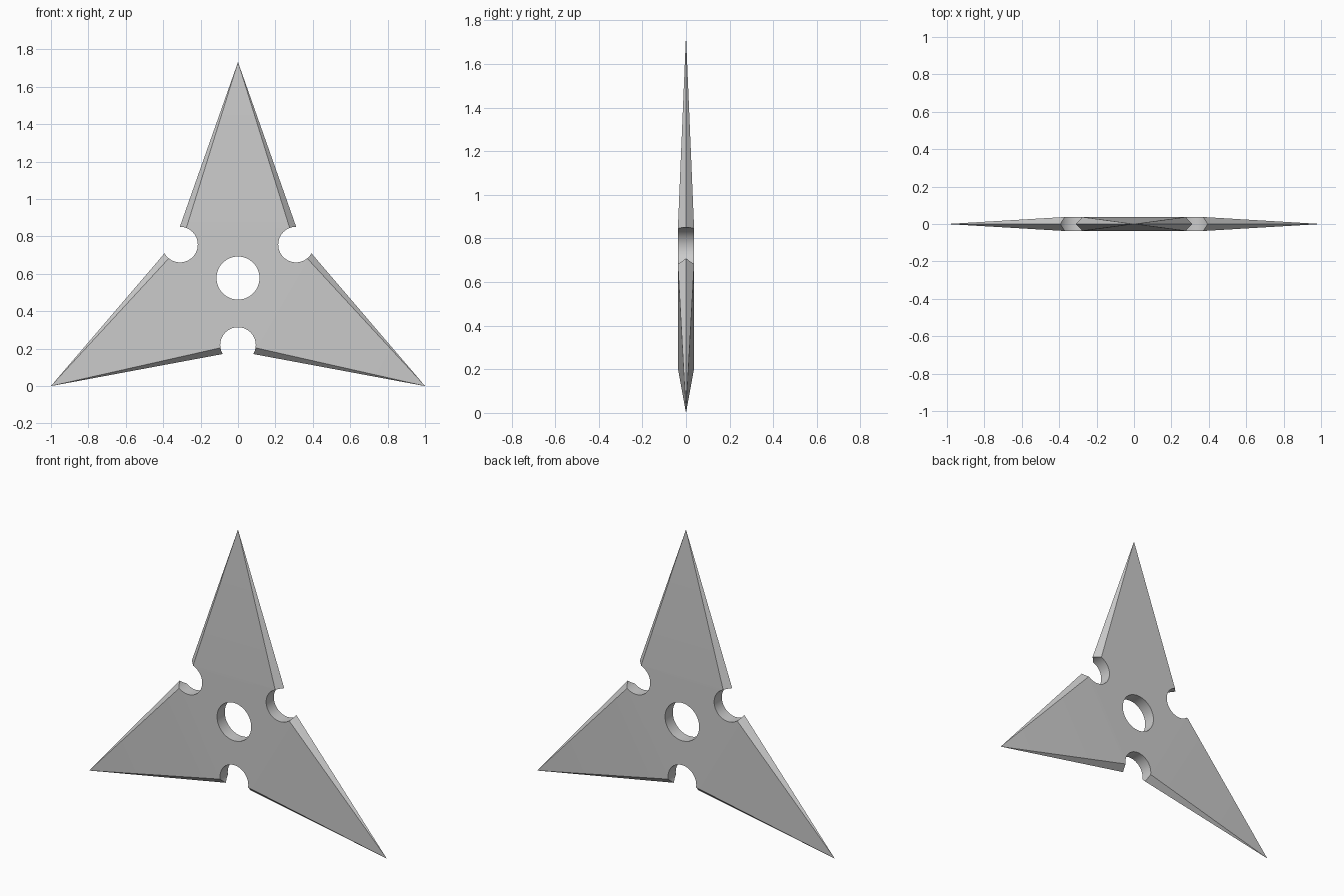
import bpy, bmesh, math
from mathutils import Vector

if "Cube" in bpy.data.objects:
    bpy.data.objects.remove(bpy.data.objects["Cube"], do_unlink=True)

CENTRE_Z = 0.577
HALF = 0.037      # half thickness of the flat body
TIP = 1.155       # blade tip radius
EDGE = 0.391      # inner corner radius of the cutting edge
RIDGE = 0.352     # inner corner radius of the bevel line
NOTCH = 0.358     # notch centre radius

steel = bpy.data.materials.new("steel_grey")
steel.use_nodes = True
colour = (0.6, 0.6, 0.6, 1)
steel.diffuse_color = colour
steel.node_tree.nodes["Principled BSDF"].inputs["Base Color"].default_value = colour


def polar(radius, degrees, y=0):
    a = math.radians(degrees)
    return Vector((radius * math.cos(a), y, CENTRE_Z + radius * math.sin(a)))


def drill(name, radius, spot):
    bpy.ops.mesh.primitive_cylinder_add(vertices=64, radius=radius, depth=0.4,
                                        location=spot, rotation=(math.pi / 2, 0, 0))
    cutter = bpy.context.object
    cutter.name = name
    return cutter


# Three-pointed body: ridged flat centre, tapering blades and bevelled edges
bm = bmesh.new()
angles = [90, 210, 330]
tips = [bm.verts.new(polar(TIP, a)) for a in angles]
corners = [bm.verts.new(polar(EDGE, a + 60)) for a in angles]
for y in (-HALF, HALF):
    inner = [bm.verts.new(polar(RIDGE, a + 60, y)) for a in angles]
    ring = []
    for i, a in enumerate(angles):
        shoulders = []
        for side, k in ((-1, i - 1), (1, i)):
            # Shoulder where the blade starts, beside the notch
            spot = polar(TIP, a).lerp(polar(RIDGE, a + 60 * side), 0.9)
            spot.y = y
            s = bm.verts.new(spot)
            shoulders.append(s)
            bm.faces.new((tips[i], corners[k], s))
            bm.faces.new((corners[k], inner[k], s))
        bm.faces.new((tips[i], *shoulders))
        ring += [*shoulders, inner[i]]
    bm.faces.new(ring)
bmesh.ops.recalc_face_normals(bm, faces=bm.faces)
mesh = bpy.data.meshes.new("throwing_star")
bm.to_mesh(mesh)
bm.free()
star = bpy.data.objects.new("throwing_star", mesh)
bpy.context.collection.objects.link(star)
mesh.materials.append(steel)

# Centre hole and the three round notches between blades
cutters = [drill("centre_hole_cutter", 0.115, polar(0, 0))]
cutters += [drill("notch_cutter", 0.095, polar(NOTCH, a + 60)) for a in angles]
bpy.ops.object.select_all(action="DESELECT")
star.select_set(True)
bpy.context.view_layer.objects.active = star
for c in cutters:
    c.data.materials.append(steel)
    mod = star.modifiers.new("cut", "BOOLEAN")
    mod.operation = "DIFFERENCE"
    mod.solver = "EXACT"
    mod.object = c
    bpy.ops.object.modifier_apply(modifier=mod.name)
for c in cutters:
    bpy.data.objects.remove(c, do_unlink=True)

bpy.ops.object.shade_smooth_by_angle(angle=math.radians(30))
